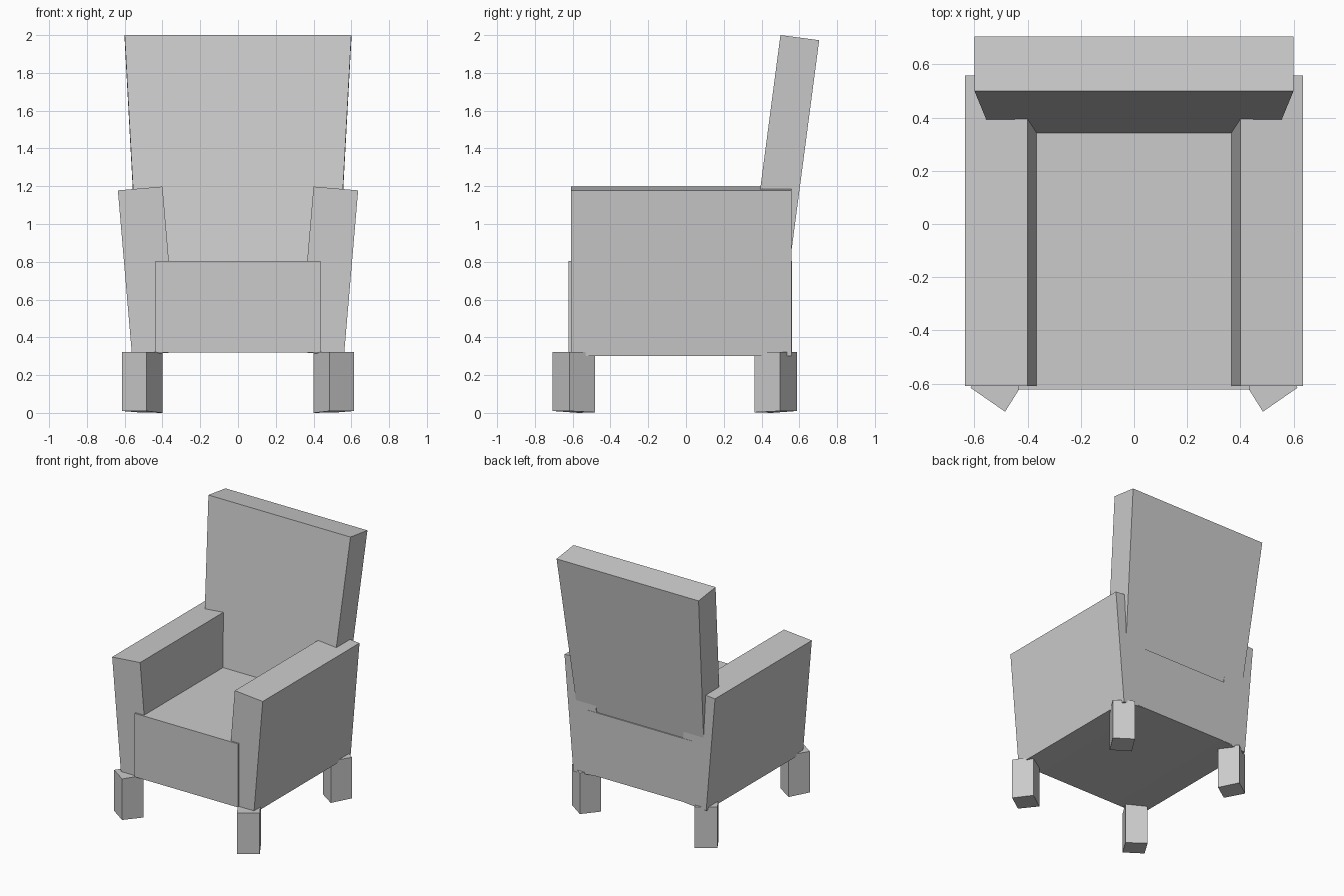
import bpy, bmesh

if "Cube" in bpy.data.objects:
    bpy.data.objects.remove(bpy.data.objects["Cube"])


def hexa(name, bottom, top):
    """Six-sided solid from two matching quads."""
    bm = bmesh.new()
    b = [bm.verts.new(p) for p in bottom]
    t = [bm.verts.new(p) for p in top]
    bm.faces.new(b)
    bm.faces.new(t)
    for i in range(4):
        j = (i + 1) % 4
        bm.faces.new((b[i], b[j], t[j], t[i]))
    bmesh.ops.recalc_face_normals(bm, faces=bm.faces)
    mesh = bpy.data.meshes.new(name)
    bm.to_mesh(mesh)
    bm.free()
    obj = bpy.data.objects.new(name, mesh)
    bpy.context.collection.objects.link(obj)
    return obj


def rect(hx, y0, y1, z0, z1):
    return [(-hx, y0, z0), (hx, y0, z0), (hx, y1, z1), (-hx, y1, z1)]


# Seat block
hexa("seat", rect(0.437, -0.622, 0.56, 0.32, 0.32),
     rect(0.437, -0.622, 0.56, 0.805, 0.805))

# Reclined backrest, wider at the top, its foot buried in the seat
hexa("backrest", rect(0.512, 0.287, 0.492, 0.38, 0.353),
     rect(0.60, 0.50, 0.705, 2.0, 1.973))

# Outward-leaning arms (front profile extruded along y)
arm = [(0.325, 0.322), (0.561, 0.302), (0.636, 1.178), (0.40, 1.198)]
for side, s in (("left", -1), ("right", 1)):
    hexa(side + "_arm", [(s * x, -0.61, z) for x, z in arm],
         [(s * x, 0.558, z) for x, z in arm])

# Turned legs with slightly sloping undersides
foot = [(0.485, -0.112, 0.01), (0.615, -0.022, 0.01),
        (0.53, 0.113, 0.003), (0.40, 0.023, 0.0)]
for side, s in (("left", -1), ("right", 1)):
    for end, f, cy in (("front", 1, -0.594), ("back", -1, 0.476)):
        hexa(end + "_" + side + "_leg",
             [(s * x, cy + f * y, z) for x, y, z in foot],
             [(s * x, cy + f * y, 0.323) for x, y, z in foot])
